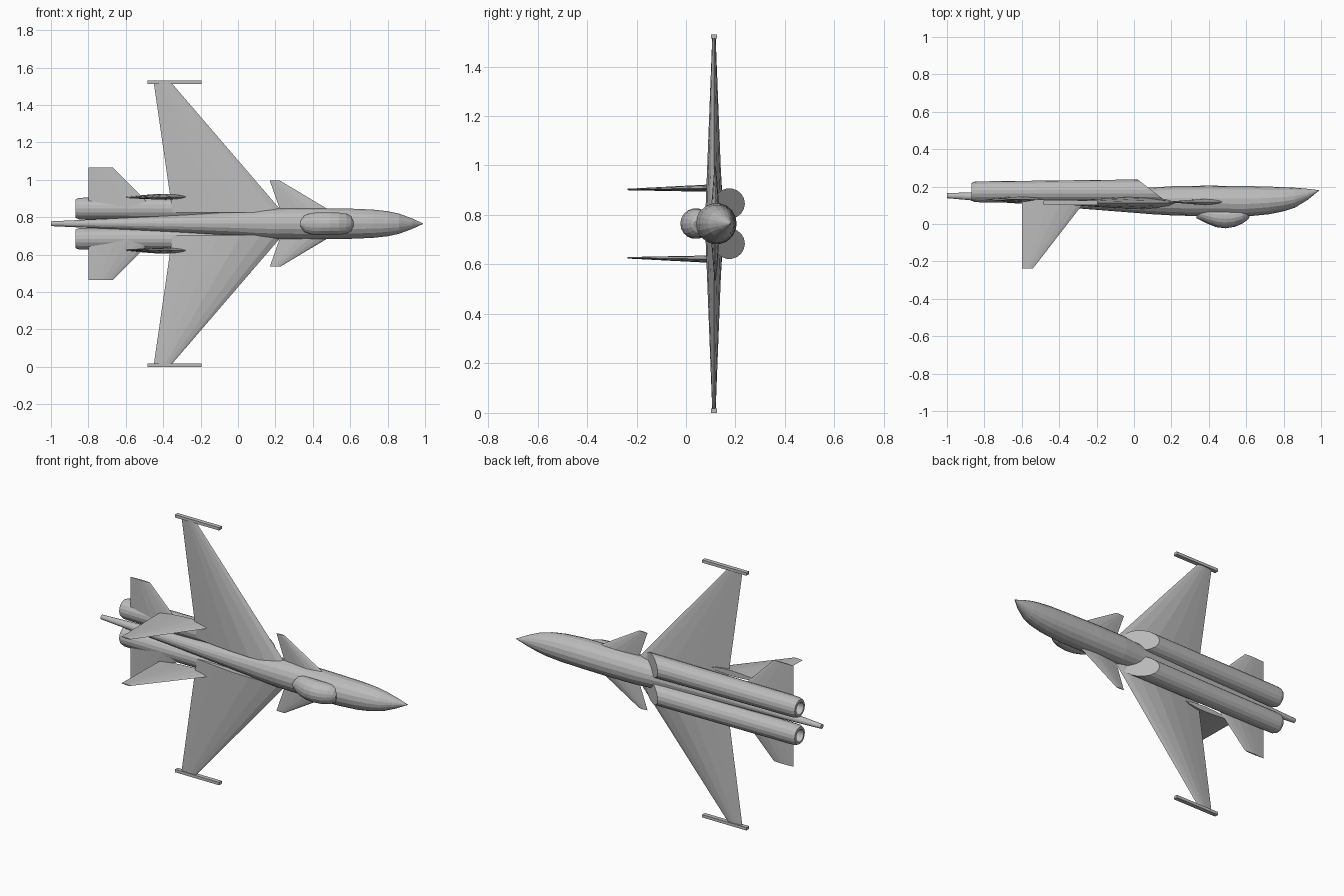
import bpy, bmesh
from math import cos, sin, pi

cube = bpy.data.objects.get("Cube")
if cube:
    bpy.data.objects.remove(cube)

MID = 0.765  # height of the plane of symmetry; the nose points along +x

grey = bpy.data.materials.new("plain grey")
grey.use_nodes = True
grey.diffuse_color = (0.5, 0.5, 0.5, 1)
grey.node_tree.nodes["Principled BSDF"].inputs["Base Color"].default_value = (0.5, 0.5, 0.5, 1)


def loft(name, rings):
    """Skin a list of equal-length point rings and close both ends."""
    bm = bmesh.new()
    loops = [[bm.verts.new(p) for p in ring] for ring in rings]
    n = len(loops[0])
    for a, b in zip(loops, loops[1:]):
        for i in range(n):
            j = (i + 1) % n
            bm.faces.new((a[i], a[j], b[j], b[i]))
    bm.faces.new(loops[0])
    bm.faces.new(loops[-1])
    bmesh.ops.remove_doubles(bm, verts=bm.verts, dist=0.0005)
    bmesh.ops.recalc_face_normals(bm, faces=bm.faces)
    mesh = bpy.data.meshes.new(name)
    bm.to_mesh(mesh)
    bm.free()
    mesh.materials.append(grey)
    obj = bpy.data.objects.new(name, mesh)
    bpy.context.collection.objects.link(obj)
    return obj


def ring(x, y0, y1, rz, z=MID, sides=18):
    """Elliptical cross-section spanning y0 to y1."""
    c, r = (y0 + y1) / 2, (y1 - y0) / 2
    return [(x, c + r * cos(2 * pi * i / sides), z + rz * sin(2 * pi * i / sides))
            for i in range(sides)]


def foil(back, front, half):
    """Lens-shaped airfoil as (x, thickness offset) pairs."""
    prof = [(0.2, 0.45), (0.42, 0.85), (0.62, 1), (0.8, 0.8), (0.93, 0.45)]
    side = [(back + (front - back) * t, half * h) for t, h in prof]
    return [(back, 0)] + side + [(front, 0)] + [(x, -h) for x, h in reversed(side)]


# Fuselage: x, dorsal y, belly y, half width
body = [(-1.0, 0.138, 0.165, 0.013), (-0.85, 0.125, 0.17, 0.02),
        (-0.55, 0.105, 0.175, 0.034), (-0.28, 0.082, 0.18, 0.048),
        (0.0, 0.06, 0.19, 0.066), (0.1, 0.052, 0.195, 0.076),
        (0.22, 0.045, 0.203, 0.083), (0.4, 0.042, 0.205, 0.084),
        (0.6, 0.04, 0.203, 0.082), (0.72, 0.052, 0.2, 0.077),
        (0.8, 0.068, 0.197, 0.068), (0.86, 0.087, 0.194, 0.055),
        (0.93, 0.13, 0.188, 0.029), (0.99, 0.179, 0.181, 0.001)]
loft("fuselage", [ring(*s) for s in body])

# Canopy
dome = [(0.335, 0.03, 0.1, 0.02), (0.355, 0.02, 0.1, 0.045), (0.39, 0.003, 0.1, 0.058),
        (0.44, -0.017, 0.1, 0.062), (0.49, -0.023, 0.1, 0.062), (0.54, -0.015, 0.1, 0.06),
        (0.58, 0.003, 0.1, 0.054), (0.605, 0.02, 0.1, 0.04), (0.617, 0.035, 0.1, 0.02)]
loft("canopy", [ring(*s) for s in dome])

for s, label in ((1, "upper"), (-1, "lower")):
    # Engine with slanted intake and recessed nozzle
    zc = MID + s * 0.081
    intake = [(0.02 + (0.238 - y) * 1.3, y, z) for _, y, z in ring(0, 0.112, 0.238, 0.062, zc)]
    loft(label + "_engine", [
        ring(-0.83, 0.145, 0.2, 0.028, zc), ring(-0.87, 0.138, 0.208, 0.036, zc),
        ring(-0.868, 0.124, 0.22, 0.05, zc), ring(-0.85, 0.117, 0.227, 0.058, zc),
        ring(-0.82, 0.116, 0.228, 0.059, zc), intake])

    def surface(name, y, stations):
        """Flying surface in the xz plane: (span offset, back x, front x, half thickness)."""
        loft(name, [[(x, y + h, MID + s * span) for x, h in foil(back, front, half)]
                    for span, back, front, half in stations])

    surface(label + "_wing", 0.113, [(0.06, -0.35, 0.24, 0.034), (0.752, -0.45, -0.355, 0.007)])
    surface(label + "_canard", 0.118, [(0.06, 0.23, 0.51, 0.017), (0.23, 0.17, 0.225, 0.003)])
    surface(label + "_stabilizer", 0.132, [(0.08, -0.8, -0.45, 0.017), (0.3, -0.8, -0.67, 0.004)])

    # Tail fin, standing on the dorsal side
    loft(label + "_fin", [[(x, y, MID + s * off + h) for x, h in foil(back, front, half)]
                          for y, off, back, front, half in
                          ((0.13, 0.144, -0.6, -0.255, 0.016), (-0.237, 0.138, -0.6, -0.54, 0.003))])

    # Wingtip rail
    loft(label + "_wingtip_rail", [[(x, y, MID + s * z) for y, z in
                                    ((0.101, 0.748), (0.126, 0.748), (0.126, 0.765), (0.101, 0.765))]
                                   for x in (-0.485, -0.195)])
